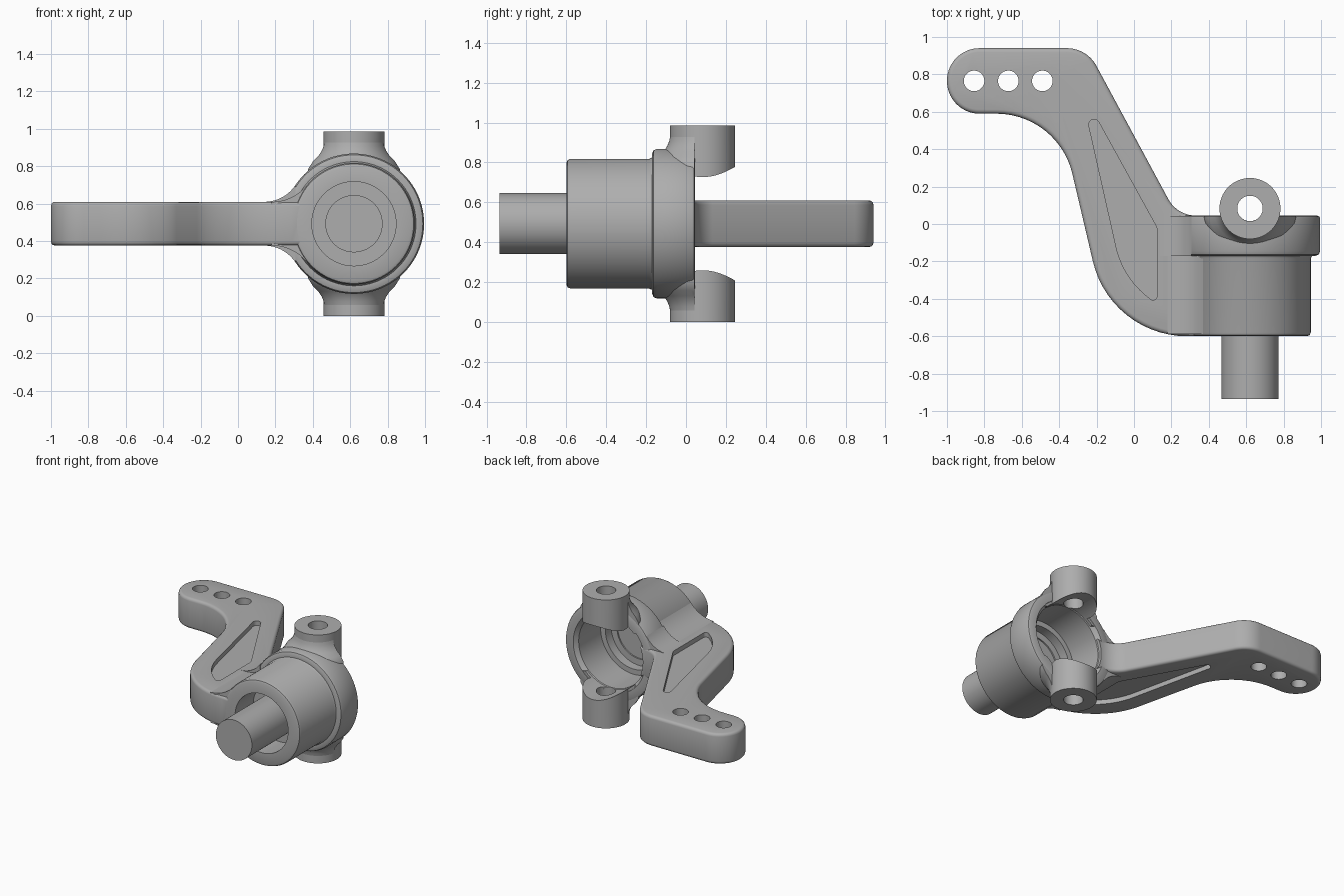
import bpy, bmesh
from math import pi, sin, cos, atan2, hypot
from mathutils import Vector, Matrix

cube = bpy.data.objects.get("Cube")
if cube:
    bpy.data.objects.remove(cube, do_unlink=True)

GREY = (0.42, 0.42, 0.42, 1)
metal = bpy.data.materials.new("grey metal")
metal.use_nodes = True
metal.diffuse_color = GREY
metal.node_tree.nodes["Principled BSDF"].inputs["Base Color"].default_value = GREY

AX, AZ = 0.62, 0.4925        # hub axis, running along y
PIN_Y = 0.083                # vertical pin axis
HALF = 0.117                 # half thickness of the arm
BACK, FRONT, STEP = 0.045, -0.6, -0.17


def add(name, bm):
    bmesh.ops.recalc_face_normals(bm, faces=bm.faces)
    mesh = bpy.data.meshes.new(name)
    bm.to_mesh(mesh)
    bm.free()
    mesh.materials.append(metal)
    ob = bpy.data.objects.new(name, mesh)
    bpy.context.collection.objects.link(ob)
    return ob


def prism(name, pts, a, b, along="z"):
    """Extrude a flat outline from a to b along z or y."""
    bm = bmesh.new()
    place = (lambda p: (p[0], p[1], a)) if along == "z" else (lambda p: (p[0], a, p[1]))
    face = bm.faces.new([bm.verts.new(place(p)) for p in pts])
    move = Vector((0, 0, b - a)) if along == "z" else Vector((0, b - a, 0))
    new = bmesh.ops.extrude_face_region(bm, geom=[face])["geom"]
    bmesh.ops.translate(bm, vec=move, verts=[v for v in new if isinstance(v, bmesh.types.BMVert)])
    return add(name, bm)


def lathe(name, profile, origin, along="y", flip=1, n=96):
    """Spin a closed (radius, height) profile; zero radii close on the axis."""
    bm = bmesh.new()
    rings = []
    for r, h in profile:
        def place(i):
            u, v = r * cos(2 * pi * i / n), r * sin(2 * pi * i / n)
            local = (u, h, v) if along == "y" else (u, v, h * flip)
            return bm.verts.new(Vector(origin) + Vector(local))
        rings.append([place(i) for i in range(n)] if r else [place(0)] * n)
    for a, b in zip(rings, rings[1:] + rings[:1]):
        for i in range(n):
            j = (i + 1) % n
            corners = list(dict.fromkeys((a[i], a[j], b[j], b[i])))
            if len(corners) > 2:
                bm.faces.new(corners)
    return add(name, bm)


def rounded(corners, steps=14):
    """Round each (x, y, tangent length) corner with an arc."""
    out = []
    for i, (x, y, d) in enumerate(corners):
        p = Vector((x, y))
        if not d:
            out.append(p)
            continue
        u = (Vector(corners[i - 1][:2]) - p).normalized()
        v = (Vector(corners[(i + 1) % len(corners)][:2]) - p).normalized()
        half = u.angle(v) / 2
        radius = d * sin(half) / cos(half)
        centre = p + (u + v).normalized() * d / cos(half)
        start, end = p + u * d - centre, p + v * d - centre
        a0, a1 = atan2(start.y, start.x), atan2(end.y, end.x)
        sweep = (a1 - a0 + pi) % (2 * pi) - pi
        for k in range(steps + 1):
            a = a0 + sweep * k / steps
            out.append(centre + radius * Vector((cos(a), sin(a))))
    return out


def boolean(ob, cutter, op="DIFFERENCE"):
    mod = ob.modifiers.new(op.title(), "BOOLEAN")
    mod.operation, mod.object, mod.solver = op, cutter, "EXACT"
    cutter.hide_render = True
    cutter.hide_set(True)


def bake(ob, angle=0.6):
    """Apply the modifiers and smooth the curved faces."""
    bpy.context.view_layer.update()
    graph = bpy.context.evaluated_depsgraph_get()
    mesh = bpy.data.meshes.new_from_object(ob.evaluated_get(graph))
    ob.modifiers.clear()
    ob.data = mesh
    bpy.ops.object.select_all(action="DESELECT")
    ob.select_set(True)
    bpy.context.view_layer.objects.active = ob
    bpy.ops.object.shade_smooth_by_angle(angle=angle)


def pin(name, x, y, r):
    return lathe(name, [(0, -0.1), (r, -0.1), (r, 1.1), (0, 1.1)], (x, y, 0), "z", n=40)


# Helpers: clearance inside the cup, pin bore, front clipping block
clearance = lathe("cup_cutter", [(0, -0.8), (0.285, -0.8), (0.285, 0.4), (0, 0.4)], (AX, 0, AZ))
pin_bore = pin("pin_bore_cutter", AX, PIN_Y, 0.068)
square = [(0.2, -0.1), (1.1, -0.1), (1.1, 1.1), (0.2, 1.1)]
flange_block = prism("flange_block_cutter", square, STEP + 0.005, BACK - 0.002, "y")

# Hub: stepped barrel and flange with a hollow cup and bearing pockets
hub = lathe("hub", [
    (0.225, FRONT), (0.305, FRONT), (0.319, FRONT + 0.006), (0.325, FRONT + 0.02),
    (0.325, STEP - 0.015), (0.332, STEP), (0.35, STEP), (0.368, STEP + 0.007), (0.375, STEP + 0.025),
    (0.375, BACK - 0.015), (0.37, BACK - 0.005), (0.36, BACK), (0.305, BACK),
    (0.28, BACK - 0.03), (0.28, -0.25), (0.24, -0.25), (0.24, -0.32),
    (0.19, -0.32), (0.19, -0.38), (0.225, -0.38)], (AX, 0, AZ))
boolean(hub, pin_bore)
bake(hub)

# Axle shaft with a hidden collar that seats in the hub
shaft = lathe("axle_shaft", [(0, -0.935), (0.153, -0.935), (0.153, -0.38), (0.2, -0.38),
                             (0.2, -0.33), (0, -0.33)], (AX, 0, AZ))
bake(shaft)

# Arm plate
outline = rounded([(AX, FRONT, 0), (AX, BACK, 0), (0.231, BACK, 0.1), (-0.252, 0.94, 0.107),
                   (-1, 0.94, 0.174), (-1, 0.59, 0.174), (-0.405, 0.59, 0.33), (-0.126, FRONT, 0.41)])
arm = prism("steering_arm", outline, AZ - HALF, AZ + HALF)
bevel = arm.modifiers.new("Bevel", "BEVEL")
bevel.width, bevel.segments, bevel.limit_method, bevel.angle_limit = 0.022, 3, "ANGLE", 1.0
boolean(arm, clearance)

# Shallow pocket on both sides of the arm
pocket = rounded([(-0.285, 0.72, 0.2), (0.123, -0.02, 0.015), (0.123, -0.43, 0.045), (-0.06, -0.28, 0.16)])
for side in (-1, 1):
    inner, outer = AZ + side * (HALF - 0.035), AZ + side * (HALF + 0.1)
    boolean(arm, prism("pocket_cutter", pocket, min(inner, outer), max(inner, outer)))
for x in (-0.855, -0.672, -0.49):
    boolean(arm, pin("link_hole_cutter", x, 0.765, 0.055))
bake(arm)

# Filleted webs blending the arm into the barrel and the flange
tall_outline = prism("outline_cutter", outline, -0.1, 1.1)
for name, r, x0, y0, y1 in (("barrel_web", 0.325, 0.18, FRONT + 0.012, STEP + 0.02),
                            ("flange_web", 0.375, 0.14, STEP, BACK - 0.003)):
    dx = AX - x0
    fillet = (dx * dx + HALF * HALF - r * r) / (2 * (r - HALF))
    end = atan2(-(HALF + fillet), dx)
    upper = []
    for k in range(17):
        a = -pi / 2 + (end + pi / 2) * k / 16
        upper.append((x0 + fillet * cos(a), HALF + fillet + fillet * sin(a)))
    pts = [(x, AZ + z) for x, z in upper] + [(x, AZ - z) for x, z in reversed(upper)]
    web = prism(name, pts, y0, y1, "y")
    boolean(web, tall_outline, "INTERSECT")
    boolean(web, clearance)
    bake(web)

# Upper and lower pin bosses with flared roots
for name, side in (("upper", 1), ("lower", -1)):
    at = (AX, PIN_Y, AZ)
    boss = lathe(name + "_pin_boss", [(0.068, 0.12), (0.163, 0.12), (0.163, AZ), (0.068, AZ)],
                 at, "z", side)
    boolean(boss, clearance)
    bake(boss)
    root = lathe(name + "_boss_root", [(0.1, 0.2), (0.25, 0.2), (0.25, 0.29), (0.222, 0.335),
                                       (0.195, 0.362), (0.177, 0.39), (0.167, 0.415),
                                       (0.162, 0.44), (0.1, 0.44)], at, "z", side)
    boolean(root, flange_block, "INTERSECT")
    boolean(root, clearance)
    bake(root)

# Remove the spent cutters
for ob in [o for o in bpy.data.objects if "_cutter" in o.name]:
    bpy.data.objects.remove(ob, do_unlink=True)
